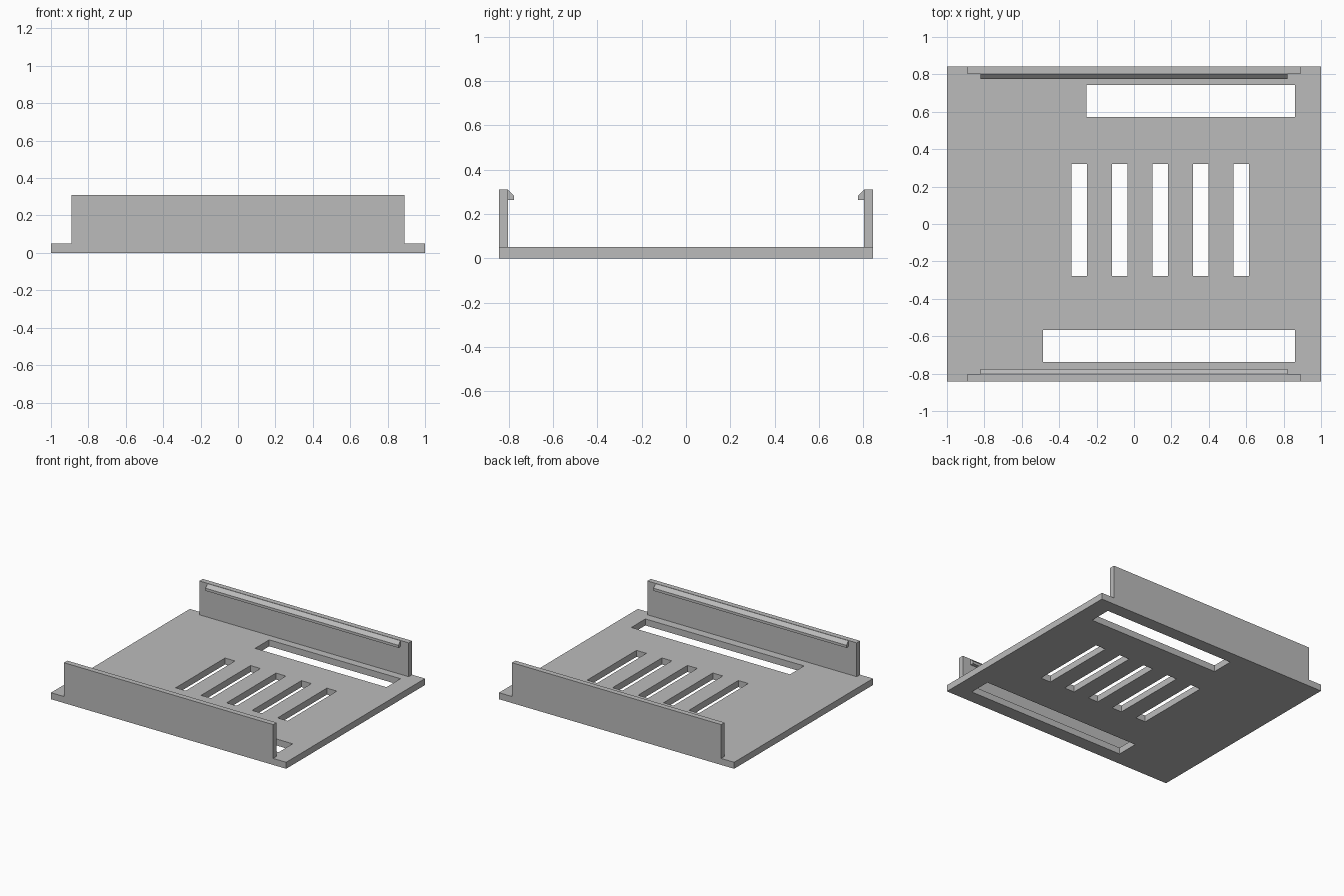
import bpy
import bmesh

if "Cube" in bpy.data.objects:
    bpy.data.objects.remove(bpy.data.objects["Cube"], do_unlink=True)

GREY = (0.5, 0.5, 0.5, 1.0)
HALF_Y = 0.843      # outer face of the side walls
INNER_Y = 0.802     # inner face of the side walls
FLOOR = 0.05        # tray thickness
TOP = 0.31          # wall height

grey = bpy.data.materials.new("plain grey")
grey.use_nodes = True
grey.diffuse_color = GREY
grey.node_tree.nodes["Principled BSDF"].inputs["Base Color"].default_value = GREY


def prism(name, profile, x0, x1):
    """Extrude a (y, z) profile along x from x0 to x1."""
    bm = bmesh.new()
    face = bm.faces.new([bm.verts.new((x0, y, z)) for y, z in profile])
    out = bmesh.ops.extrude_face_region(bm, geom=[face])
    moved = [v for v in out["geom"] if isinstance(v, bmesh.types.BMVert)]
    bmesh.ops.translate(bm, verts=moved, vec=(x1 - x0, 0, 0))
    bmesh.ops.recalc_face_normals(bm, faces=bm.faces)
    mesh = bpy.data.meshes.new(name)
    bm.to_mesh(mesh)
    bm.free()
    mesh.materials.append(grey)
    obj = bpy.data.objects.new(name, mesh)
    bpy.context.collection.objects.link(obj)
    return obj


def box(name, x0, x1, y0, y1, z0, z1):
    return prism(name, [(y0, z0), (y1, z0), (y1, z1), (y0, z1)], x0, x1)


# Tray floor
tray = box("tray_floor", -1, 1, -HALF_Y, HALF_Y, 0, FLOOR)

# Cable slots near each wall and a row of vents in the middle
openings = [(-0.255, 0.862, 0.572, 0.743), (-0.487, 0.862, -0.738, -0.567)]
for i in range(5):
    left = -0.335 + i * 0.2165
    openings.append((left, left + 0.085, -0.278, 0.321))

for x0, x1, y0, y1 in openings:
    cutter = box("slot_cutter", x0, x1, y0, y1, -0.1, 0.2)
    cutter.hide_render = True
    cut = tray.modifiers.new("slot", "BOOLEAN")
    cut.operation = "DIFFERENCE"
    cut.solver = "EXACT"
    cut.object = cutter
    bpy.context.view_layer.objects.active = tray
    bpy.ops.object.modifier_apply(modifier=cut.name)
    bpy.data.objects.remove(cutter, do_unlink=True)

# Walls, each with a sloped snap lip along the inner top edge
for side, s in (("front", -1), ("back", 1)):
    box(side + "_wall", -0.89, 0.89, *sorted((s * INNER_Y, s * HALF_Y)), FLOOR, TOP)
    lip = [(INNER_Y, 0.263), (0.776, 0.263), (0.776, 0.283), (INNER_Y, 0.308)]
    prism(side + "_snap_lip", [(s * y, z) for y, z in lip], -0.82, 0.82)
